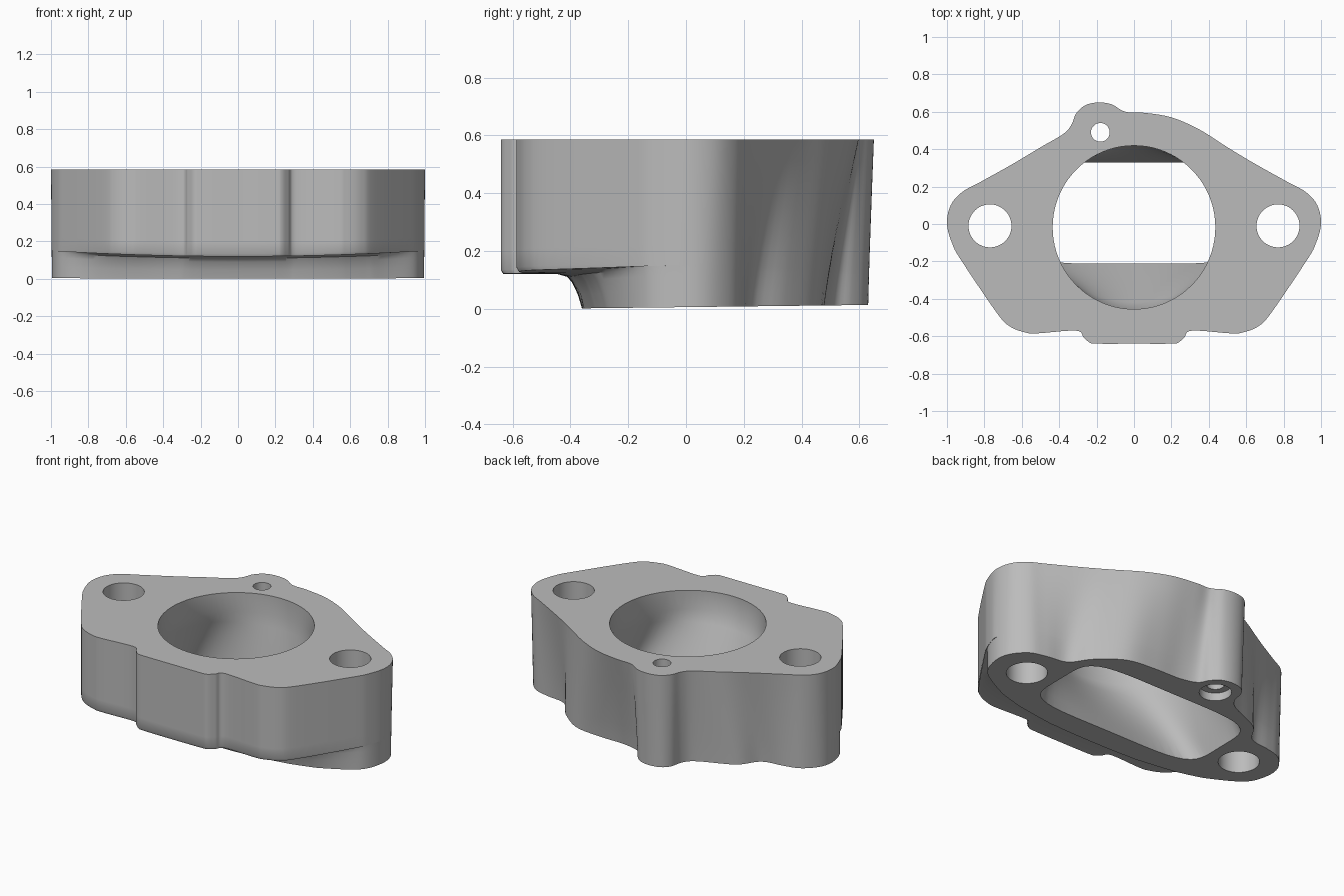
import bpy, bmesh, math
from mathutils import Vector

if "Cube" in bpy.data.objects:
    bpy.data.objects.remove(bpy.data.objects["Cube"], do_unlink=True)

HEIGHT = 0.585

metal = bpy.data.materials.new("cast grey metal")
metal.use_nodes = True
grey = (0.5, 0.5, 0.5, 1)
metal.diffuse_color = grey
metal.node_tree.nodes["Principled BSDF"].inputs["Base Color"].default_value = grey


def smooth_loop(points, steps=5):
    """Closed Catmull-Rom curve through the points."""
    n, out = len(points), []
    for i in range(n):
        a, b, c, d = (Vector(points[(i + k) % n]) for k in (-1, 0, 1, 2))
        for s in range(steps):
            t = s / steps
            out.append(0.5 * (2 * b + (c - a) * t + (2 * a - 5 * b + 4 * c - d) * t**2
                              + (3 * b - a - 3 * c + d) * t**3))
    return out


def loft(name, rings):
    """Skin a stack of matching rings and cap both ends."""
    bm = bmesh.new()
    loops = [[bm.verts.new(p) for p in ring] for ring in rings]
    n = len(loops[0])
    for low, high in zip(loops, loops[1:]):
        for i in range(n):
            j = (i + 1) % n
            bm.faces.new((low[i], low[j], high[j], high[i]))
    bm.faces.new(loops[0][::-1])
    bm.faces.new(loops[-1])
    bmesh.ops.recalc_face_normals(bm, faces=bm.faces)
    mesh = bpy.data.meshes.new(name)
    bm.to_mesh(mesh)
    bm.free()
    mesh.materials.append(metal)
    obj = bpy.data.objects.new(name, mesh)
    bpy.context.collection.objects.link(obj)
    return obj


def circle(x, y, r, z, n=48):
    return [(x + r * math.cos(2 * math.pi * i / n),
             y + r * math.sin(2 * math.pi * i / n), z) for i in range(n)]


def mirror(points):
    return [(-x, y) for x, y in reversed(points)]


# Outline at the top: left end, back edge, small boss, front edge with lip
end = [(1, 0), (.98, .1), (.92, .17), (.83, .22), (.65, .32), (.5, .41)]
back = [(.35, .505), (.2, .57), (.05, .595), (-.03, .597), (-.07, .61)]
boss = [(-.12, .64), (-.19, .65), (-.26, .635), (-.31, .59), (-.335, .53), (-.38, .48)]
front = [(-.97, -.11), (-.92, -.2), (-.73, -.48), (-.66, -.55), (-.58, -.58), (-.52, -.585),
         (-.31, -.57), (-.27, -.605), (-.235, -.635), (-.19, -.64)]
top = smooth_loop(end + back + boss + mirror(end) + front + [(0, -.64)] + mirror(front))

# Outline at the bottom: waisted back, front edge set back in a shallow arc
end = [(.995, 0), (.975, .09), (.9, .17), (.8, .2), (.67, .225), (.58, .34)]
back = [(.43, .45), (.25, .475), (.08, .48), (-.03, .51), (-.07, .57)]
boss = [(-.12, .615), (-.19, .63), (-.26, .615), (-.3, .57), (-.32, .49), (-.38, .43)]
front = [(-.967, -.11), (-.9, -.18), (-.75, -.26), (-.68, -.285), (-.6, -.307), (-.53, -.322),
         (-.33, -.35), (-.28, -.353), (-.24, -.355), (-.18, -.358)]
bottom = smooth_loop(end + back + boss + mirror(end) + front + [(0, -.36)] + mirror(front))


def body_ring(level, set_back):
    """One slice of the body; set_back 1 is the recessed front, 0 the full front."""
    ring = []
    for t, b in zip(top, bottom):
        shelf = .12 + .03 * t.x * t.x
        floor = .006 + .012 * b.y
        z = (floor + (shelf - floor) * level if level <= 1
             else shelf + (HEIGHT - shelf) * (level - 1))
        if t.y < 0:
            p = t.lerp(b, set_back)
        else:
            p = b.lerp(t, (z / HEIGHT) ** 1.15)
        ring.append((p.x, p.y, z))
    return ring


slices = [(0, 1), (.4, .95), (.75, .88), (.92, .82), (1, .7), (1.0001, .03), (1.03, 0)]
slices += [(1 + k / 6, 0) for k in range(1, 7)]
body = loft("flange_body", [body_ring(*s) for s in slices])


# Central passage: round at the top, blending to a wide rounded slot below
def slot_point(angle, half_x=.58, half_y=.275, power=5):
    c, s = math.cos(angle), math.sin(angle)
    k = (abs(c) ** power + abs(s) ** power) ** (-1 / power)
    return Vector((half_x * c * k, .055 + half_y * s * k))


def passage_ring(z, n=80):
    blend = min(max((z - .02) / (.47 - .02), -.05), 1)
    ring = []
    for i in range(n):
        a = 2 * math.pi * i / n
        round_pt = Vector((.435 * math.cos(a), -.018 + .437 * math.sin(a)))
        p = slot_point(a).lerp(round_pt, blend)
        ring.append((p.x, p.y, z))
    return ring


cutters = [loft("passage_cutter",
                [passage_ring(z) for z in (-.05, 0, .1, .2, .3, .4, .47, .7)])]

# Bolt holes, and the small boss hole with its counterbore
for x in (-.77, .77):
    cutters.append(loft("bolt_cutter", [circle(x, -.01, .115, z) for z in (-.1, .7)]))
cutters.append(loft("boss_cutter", [circle(-.18, .49, r, z) for r, z in
                                    ((.09, -.1), (.09, .06), (.05, .061), (.05, .7))]))

for cutter in cutters:
    cutter.hide_render = True
    cut = body.modifiers.new("cut", "BOOLEAN")
    cut.operation = "DIFFERENCE"
    cut.solver = "EXACT"
    cut.object = cutter

# Bake the cuts, then drop the cutters
bpy.context.view_layer.update()
graph = bpy.context.evaluated_depsgraph_get()
cut_mesh = bpy.data.meshes.new_from_object(body.evaluated_get(graph))
body.modifiers.clear()
body.data = cut_mesh
for cutter in cutters:
    bpy.data.objects.remove(cutter, do_unlink=True)

bpy.ops.object.select_all(action="DESELECT")
body.select_set(True)
bpy.context.view_layer.objects.active = body
bpy.ops.object.shade_smooth_by_angle(angle=math.radians(35))
